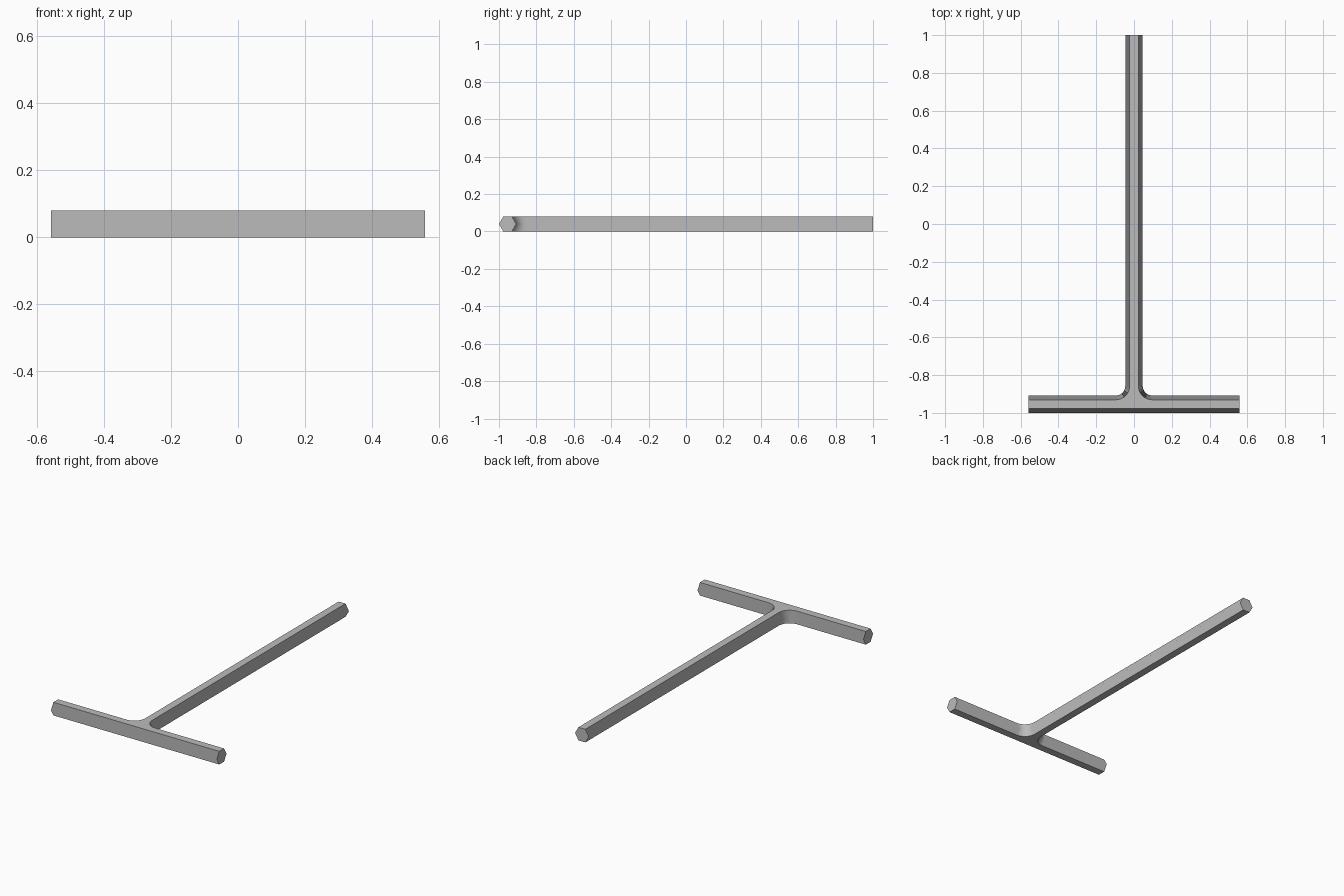
import bpy, bmesh, math

cube = bpy.data.objects.get("Cube")
if cube:
    bpy.data.objects.remove(cube)

# Hexagonal bar size, handle half length and fillet radius
HEIGHT = 0.08
CORNER = HEIGHT / math.sqrt(3)
HALF_HANDLE = 0.558
FILLET = 0.05
STEPS = 12

steel = bpy.data.materials.new("brushed_steel_grey")
steel.use_nodes = True
grey = (0.5, 0.5, 0.5, 1)
steel.diffuse_color = grey
steel.node_tree.nodes["Principled BSDF"].inputs["Base Color"].default_value = grey


def t_outline(inset):
    """T-shaped plan, with long sides moved inwards by inset."""
    cx = CORNER + FILLET
    cy = -1 + 2 * CORNER + FILLET
    radius = FILLET + inset
    half = [(HALF_HANDLE, -1 + inset), (HALF_HANDLE, cy - radius)]
    for i in range(STEPS + 1):
        a = math.radians(270 - 90 * i / STEPS)
        half.append((cx + radius * math.cos(a), cy + radius * math.sin(a)))
    half.append((CORNER - inset, 1))
    return half + [(-x, y) for x, y in reversed(half)]


# Bottom, middle and top outlines make the hexagonal section
bm = bmesh.new()
rings = []
for z, inset in ((0, CORNER / 2), (HEIGHT / 2, 0), (HEIGHT, CORNER / 2)):
    rings.append([bm.verts.new((x, y, z)) for x, y in t_outline(inset)])
count = len(rings[0])
for low, high in zip(rings, rings[1:]):
    for i in range(count):
        j = (i + 1) % count
        bm.faces.new((low[i], low[j], high[j], high[i]))
bm.faces.new(list(reversed(rings[0])))
bm.faces.new(rings[-1])

# Join the halves of each flat bar end into one hexagon
ends = [e for e in bm.edges if len(e.link_faces) == 2
        and e.calc_face_angle() < 0.001
        and all(abs(v.co.z - HEIGHT / 2) < 0.001 for v in e.verts)]
bmesh.ops.dissolve_edges(bm, edges=ends, use_verts=False)
bmesh.ops.recalc_face_normals(bm, faces=bm.faces[:])

mesh = bpy.data.meshes.new("t_handle_hex_key")
bm.to_mesh(mesh)
bm.free()
mesh.materials.append(steel)
key = bpy.data.objects.new("t_handle_hex_key", mesh)
bpy.context.collection.objects.link(key)

# Smooth fillets with crisp hexagon edges
bpy.ops.object.select_all(action='DESELECT')
key.select_set(True)
bpy.context.view_layer.objects.active = key
bpy.ops.object.shade_smooth_by_angle(angle=math.radians(30))
